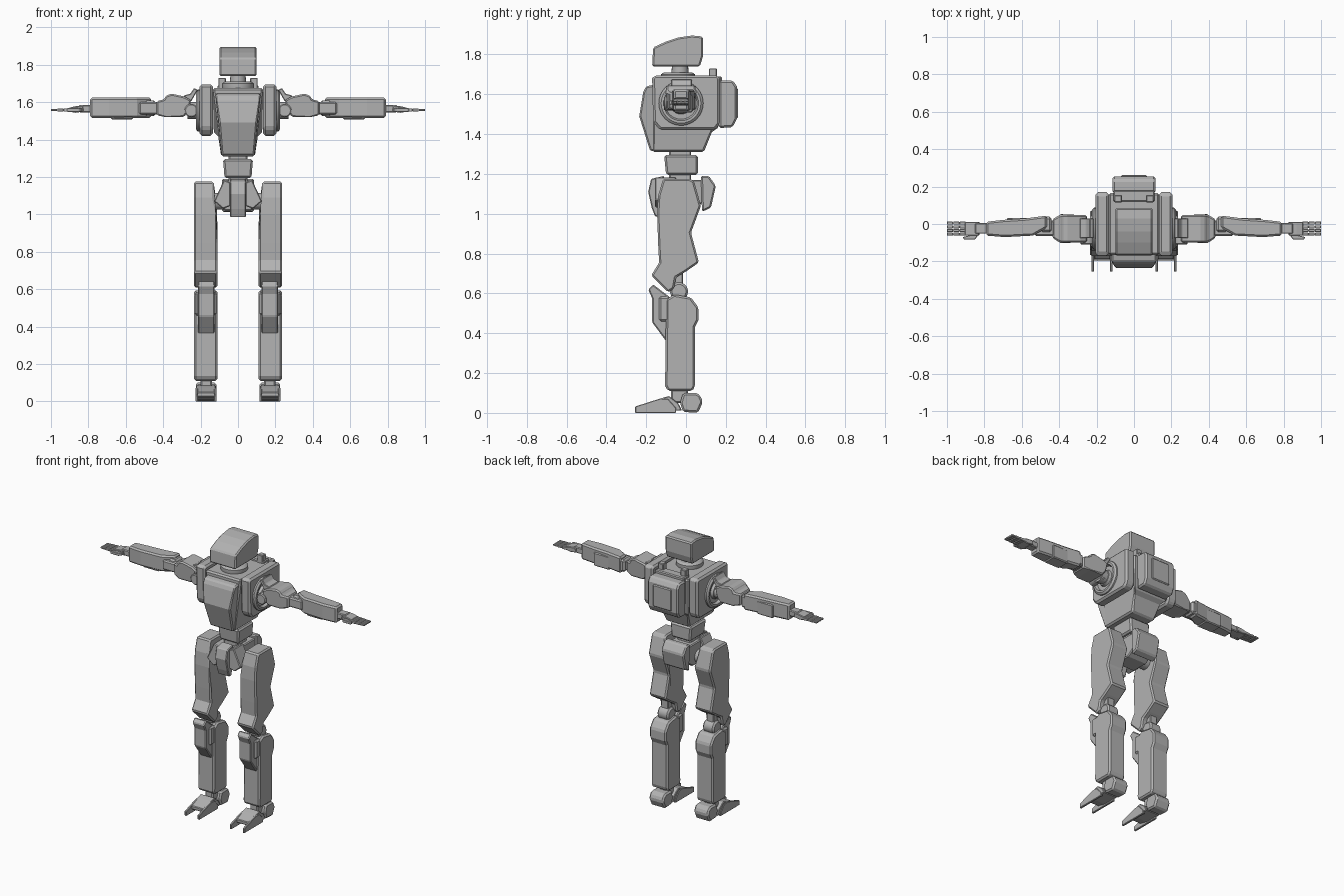
import bpy, bmesh, math
from mathutils import Vector

grey = bpy.data.materials.new("grey_armour")
grey.diffuse_color = (0.45, 0.45, 0.45, 1)


def finish(name, bm, bevel, mirror):
    bmesh.ops.recalc_face_normals(bm, faces=bm.faces)
    me = bpy.data.meshes.new(name)
    bm.to_mesh(me)
    bm.free()
    me.materials.append(grey)
    ob = bpy.data.objects.new(name, me)
    bpy.context.collection.objects.link(ob)
    if bevel:
        m = ob.modifiers.new("chamfer", 'BEVEL')
        m.width, m.segments, m.limit_method = bevel, 1, 'ANGLE'
        m.angle_limit = math.radians(35)
    if mirror:
        ob.modifiers.new("mirror", 'MIRROR')
    return ob


def prism(name, pts, axis, a, b, bevel=0.006, mirror=False, shape=None):
    """Extrude a 2D outline along an axis: x -> (y,z), y -> (x,z), z -> (x,y)."""
    def place(p, t):
        u, v = p
        return {'x': (t, u, v), 'y': (u, t, v), 'z': (u, v, t)}[axis]
    bm = bmesh.new()
    ends = [[bm.verts.new(place(p, t)) for p in pts] for t in (a, b)]
    for e in ends:
        bm.faces.new(e)
    n = len(pts)
    for i in range(n):
        j = (i + 1) % n
        bm.faces.new((ends[0][i], ends[0][j], ends[1][j], ends[1][i]))
    if shape:
        for v in bm.verts:
            v.co = Vector(shape(*v.co))
    return finish(name, bm, bevel, mirror)


def box(name, x, y, z, bevel=0.006, mirror=False, shape=None):
    pts = [(y[0], z[0]), (y[1], z[0]), (y[1], z[1]), (y[0], z[1])]
    return prism(name, pts, 'x', x[0], x[1], bevel, mirror, shape)


def lathe(name, prof, axis, c, n=32, mirror=False):
    """Revolve (distance along axis, radius) points; closed loop of rings."""
    bm = bmesh.new()
    rings = []
    for t, r in prof:
        ring = []
        for k in range(n):
            p, q = r * math.cos(2 * math.pi * k / n), r * math.sin(2 * math.pi * k / n)
            o = {'x': (t, p, q), 'y': (p, t, q), 'z': (p, q, t)}[axis]
            ring.append(bm.verts.new(Vector(c) + Vector(o)))
        rings.append(ring)
    for A, B in zip(rings, rings[1:]):
        for k in range(n):
            j = (k + 1) % n
            bm.faces.new((A[k], A[j], B[j], B[k]))
    bm.faces.new(rings[0])
    bm.faces.new(rings[-1])
    ob = finish(name, bm, 0, mirror)
    bpy.context.view_layer.objects.active = ob
    ob.select_set(True)
    bpy.ops.object.shade_smooth_by_angle(angle=math.radians(30))
    ob.select_set(False)
    return ob


# head and neck
prism("head", [(-.17, 1.74), (.07, 1.74), (.085, 1.79), (.085, 1.89), (.03, 1.895),
               (-.04, 1.885), (-.1, 1.865), (-.165, 1.835)], 'x', -.1, .1, .008)
lathe("neck", [(1.66, .045), (1.76, .04)], 'z', (0, -.03, 0), 20)
lathe("collar", [(1.64, .075), (1.66, .085), (1.7, .085), (1.71, .07)], 'z', (0, -.04, 0))

# torso: core, front plate tapering to the waist, side plates
prism("torso_core", [(-.165, 1.675), (.165, 1.675), (.165, 1.435), (.13, 1.41), (.09, 1.31),
                     (-.17, 1.31)], 'x', -.135, .135, .01,
      shape=lambda x, y, z: (x * (.66 if z < 1.35 else .82 if z < 1.42 else 1), y, z))
prism("chest_plate", [(-.15, 1.65), (-.2, 1.64), (-.215, 1.61), (-.235, 1.49), (-.18, 1.315),
                      (-.12, 1.315)], 'x', -.12, .12, .008,
      shape=lambda x, y, z: (x * (.73 if z < 1.4 else .85 if z < 1.5 else 1), y, z))
prism("side_plate", [(-.16, 1.695), (.16, 1.695), (.17, 1.68), (.17, 1.45), (.145, 1.42),
                     (-.13, 1.42), (-.165, 1.46), (-.17, 1.68)], 'x', .135, .205, .012, True)
lathe("shoulder_ring", [(.2, .112), (.215, .112), (.225, .1), (.225, .088), (.207, .08),
                        (.207, .055), (.225, .05)], 'x', (0, -.025, 1.555), 32, True)

# backpack and its two posts
prism("backpack", [(.165, 1.67), (.235, 1.67), (.255, 1.64), (.255, 1.475), (.235, 1.435),
                   (.165, 1.43)], 'x', -.115, .115, .01)
box("backpack_pocket", (-.07, .07), (.24, .262), (1.48, 1.63), .006)
box("backpack_post", (.065, .105), (.115, .155), (1.66, 1.73), .004, True)
box("backpack_bridge", (-.11, .11), (.12, .18), (1.5, 1.69))

# waist and pelvis
box("waist_spine", (-.05, .05), (-.085, .025), (1.12, 1.33))
box("waist", (-.08, .08), (-.11, .06), (1.195, 1.295), .01,
    shape=lambda x, y, z: (x * (.9 if z < 1.25 else 1), y + (.01 if y < 0 and z < 1.25 else 0), z))
prism("pelvis", [(-.1, 1.17), (.09, 1.17), (.09, 1.06), (.03, 1.02), (-.09, 1.02)],
      'x', -.075, .075)
prism("front_guard", [(-.175, 1.175), (-.11, 1.19), (-.11, 1.06), (-.13, .985), (-.155, .985),
                      (-.172, 1.03), (-.19, 1.11)], 'x', -.043, .043, .005)
prism("hip_flank", [(.04, 1.17), (.075, 1.185), (.128, 1.07), (.08, 1.03), (.04, 1.045)],
      'y', -.155, -.05, .005, True)
prism("rear_guard", [(.075, 1.19), (.115, 1.19), (.15, 1.14), (.125, 1.03), (.08, 1.01)],
      'x', -.085, .085, .008)
lathe("hip_axle", [(.06, .045), (.15, .045)], 'x', (0, -.03, 1.07), 16, True)

# legs
prism("thigh", [(-.115, 1.175), (.02, 1.175), (.04, 1.165), (.075, 1.04), (.025, .905),
                (.065, .755), (0, .71), (-.05, .68), (-.06, .625), (-.09, .605), (-.175, .69),
                (-.135, .755), (-.14, .85), (-.145, 1.0), (-.14, 1.09)], 'x', .11, .235, .009, True,
      shape=lambda x, y, z: (.13 if x < .15 and z > 1.08 else x, y, z))
lathe("knee_joint", [(.13, .035), (.14, .045), (.205, .045), (.215, .035)], 'x',
      (0, -.035, .61), 24, True)
box("knee_strut", (.145, .2), (-.065, -.015), (.57, .72), .005, True)
prism("shin", [(-.1, .57), (-.06, .595), (.025, .58), (.062, .53), (.062, .465), (.045, .43),
               (.045, .13), (.03, .11), (-.09, .11), (-.105, .135)], 'x', .11, .235, .01, True)
prism("knee_guard", [(-.165, .645), (-.19, .62), (-.17, .575), (-.17, .455), (-.1, .36),
                     (-.08, .42), (-.08, .58)], 'x', .125, .215, .006, True)
box("knee_guard_wing", (.115, .23), (-.135, -.08), (.46, .585), .01, True)

# ankles and forked feet
box("ankle", (.14, .2), (-.075, .01), (.05, .15), .008, True)
prism("heel", [(-.03, .05), (-.015, .005), (.06, 0), (.085, .055), (.07, .09), (.05, .1),
               (-.015, .1)], 'x', .115, .225, .01, True)
prism("foot", [(-.195, .025), (-.195, .048), (-.12, .075), (-.085, .085), (-.04, .05),
               (-.02, .012), (-.13, .01)], 'x', .118, .225, .004, True)
for i, x in enumerate((.114, .213)):
    prism(f"toe_prong_{i}", [(-.255, 0), (-.255, .032), (-.13, .072), (-.09, .07), (-.05, .025),
                             (-.05, 0)], 'x', x, x + .015, .003, True)

# arms
lathe("shoulder_joint", [(-.085, .03), (-.08, .036), (.03, .036), (.035, .03)], 'y',
      (.25, -.025, 1.555), 24, True)
lathe("shoulder_axle", [(.19, .045), (.27, .045)], 'x', (0, -.025, 1.555), 20, True)
prism("shoulder_fin", [(.215, 1.665), (.235, 1.675), (.255, 1.645), (.29, 1.635), (.29, 1.6),
                       (.25, 1.605)], 'y', -.075, .03, .004, True)
prism("upper_arm", [(.25, 1.61), (.285, 1.63), (.355, 1.645), (.385, 1.635), (.395, 1.615),
                    (.435, 1.605), (.435, 1.53), (.385, 1.52), (.29, 1.52), (.265, 1.55)],
      'y', -.098, .048, .008, True,
      shape=lambda x, y, z: (x, -.025 + (y + .025) * (.7 if x > .42 else 1), z))
box("elbow", (.42, .53), (-.065, .02), (1.535, 1.6), .008, True)
box("elbow_hub", (.44, .5), (-.045, .04), (1.525, 1.61), .012, True)
prism("forearm", [(.465, .045), (.58, .03), (.7, .022), (.79, .012), (.79, -.062), (.69, -.07),
                  (.54, -.062), (.465, -.02)], 'z', 1.515, 1.625, .01, True)
box("forearm_band", (.56, .68), (-.06, .032), (1.508, 1.6), .006, True)
box("wrist", (.78, .85), (-.052, .005), (1.545, 1.585), .005, True)
prism("palm", [(.825, 1.55), (.83, 1.582), (.87, 1.578), (.905, 1.57), (.905, 1.55), (.87, 1.543)],
      'y', -.062, .012, .004, True)

# fingers with three segments each, and a thumb
for f in range(4):
    y = -.062 + f * .0195
    for s in range(3):
        h = .009 - s * .0015
        x = .9 + s * .034
        box(f"finger_{f}_{s}", (x, x + .032), (y, y + .016), (1.558 - h, 1.558 + h), .002, True)
    box(f"finger_{f}_core", (.89, .995), (y + .004, y + .012), (1.554, 1.562), 0, True)
prism("thumb", [(.83, -.055), (.85, -.083), (.91, -.083), (.915, -.07), (.86, -.055)],
      'z', 1.548, 1.568, .003, True)
